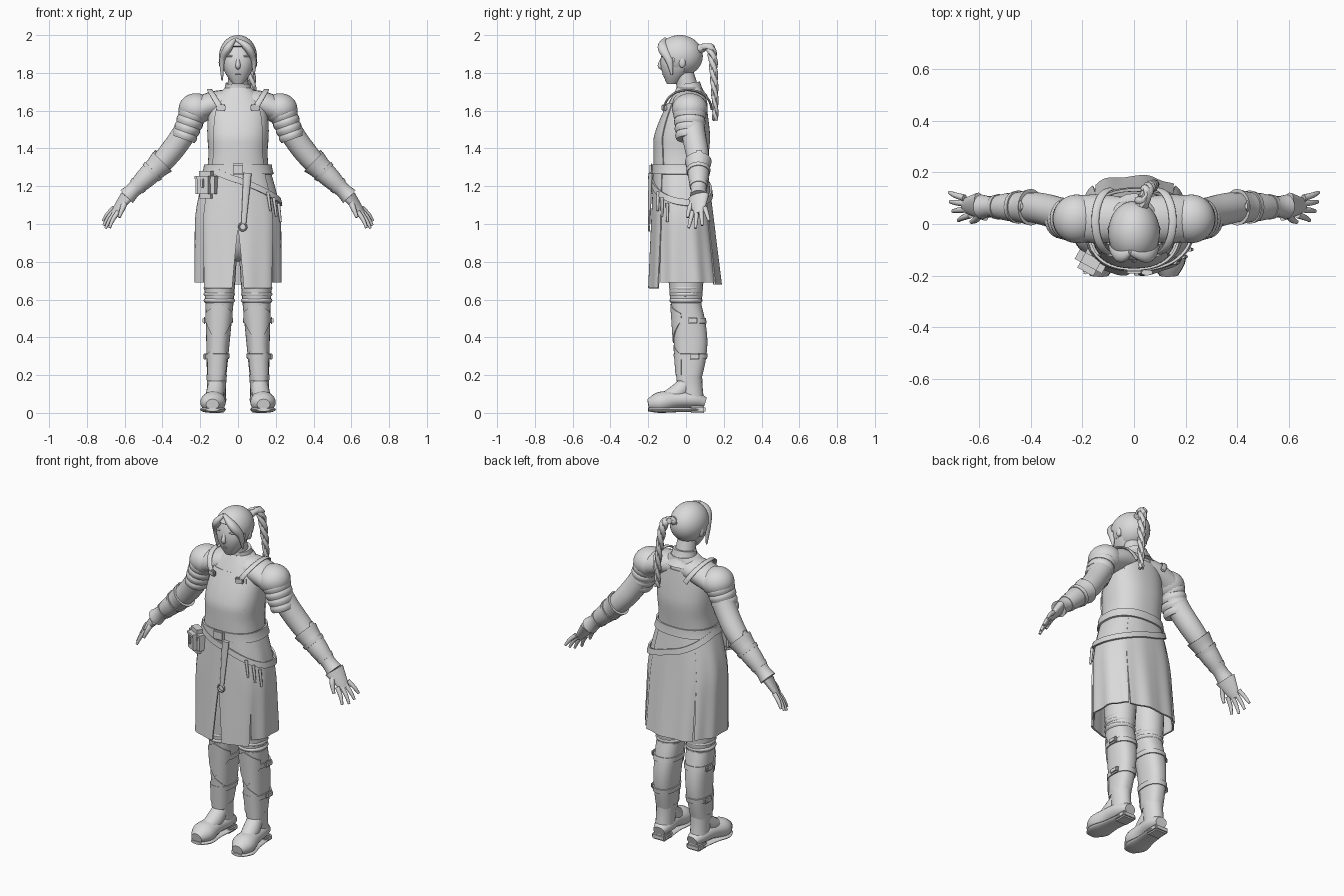
import bpy, bmesh
from math import sin, cos, pi, tau, copysign
from mathutils import Vector, Matrix

if "Cube" in bpy.data.objects:
    bpy.data.objects.remove(bpy.data.objects["Cube"], do_unlink=True)

grey = (.7, .7, .7, 1)
clay = bpy.data.materials.new("light_grey")
clay.use_nodes = True
clay.diffuse_color = grey
clay.node_tree.nodes["Principled BSDF"].inputs["Base Color"].default_value = grey
side_axis, depth_axis, up_axis = Matrix.Identity(3)
left_parts = []


def link(name, mesh):
    part = bpy.data.objects.new(name, mesh)
    bpy.context.collection.objects.link(part)
    return part


def finish(name, bm):
    bmesh.ops.recalc_face_normals(bm, faces=bm.faces)
    mesh = bpy.data.meshes.new(name)
    bm.to_mesh(mesh)
    bm.free()
    mesh.materials.append(clay)
    mesh.shade_smooth()
    mesh.set_sharp_from_angle(angle=pi / 4)
    part = link(name, mesh)
    if name.startswith("left_"):
        left_parts.append(part)


def mix(a, b, t):
    return a + (b - a) * t


def ramp(value, low, high):
    return min(1, max(0, (value - low) / (high - low)))


def along(seq, t):
    """Catmull-Rom value at t on a list of numbers or vectors."""
    last = len(seq) - 1
    i = min(int(t * last), last - 1)
    f = t * last - i
    a, b, c, d = seq[max(i - 1, 0)], seq[i], seq[i + 1], seq[min(i + 2, last)]
    return b + f * ((c - a) + f * ((2 * a - 5 * b + 4 * c - d) + f * (3 * b - a - 3 * c + d))) / 2


def skin(bm, rows, closed):
    for row, following in zip(rows, rows[1:]):
        count = len(row)
        for i in range(count if closed else count - 1):
            j = (i + 1) % count
            bm.faces.new((row[i], row[j], following[j], following[i]))


def tube(name, points, radii, flat=1, ref=depth_axis, sides=20, steps=16):
    """Tube through points; flat is the ratio of its depth to its width."""
    points = [Vector(p) for p in points]
    centres = [along(points, i / steps) for i in range(steps + 1)]
    bm, rows = bmesh.new(), []
    for i, centre in enumerate(centres):
        tangent = (centres[min(i + 1, steps)] - centres[max(i - 1, 0)]).normalized()
        across = ref.cross(tangent).normalized()
        deep = tangent.cross(across) * flat
        radius = along(radii, i / steps)
        angles = [tau * k / sides for k in range(sides)]
        rows.append([bm.verts.new(centre + radius * (across * cos(a) + deep * sin(a))) for a in angles])
    skin(bm, rows, True)
    bm.faces.new(rows[0])
    bm.faces.new(rows[-1])
    finish(name, bm)


def surf(profile, angle, z, offset=0):
    """Point on a profile, which gives centre x, half width, front y and back y at z."""
    centre, width, front, back = profile(z)
    square = lambda v: copysign(abs(v) ** .85, v)
    depth = (back - front) / 2 + offset
    return Vector((centre + (width + offset) * square(sin(angle)),
                   (front + back) / 2 - depth * square(cos(angle)), z))


def shell(name, profile, start, end, bottom, top, offset=.0, thick=.01, wave=.0, columns=40, rows=16):
    """Sheet wrapped on a profile; angle 0 is the front; limits may be functions."""
    get = lambda limit, arg: limit(arg) if callable(limit) else limit
    bm, grid = bmesh.new(), []
    for j in range(rows + 1):
        t, row = j / rows, []
        for i in range(columns + 1):
            angle = mix(get(start, t), get(end, t), i / columns)
            z = mix(get(bottom, angle), get(top, angle), t)
            pleat = wave * (1 - t) * sin(11 * angle)
            row.append(bm.verts.new(surf(profile, angle, z, offset + pleat)))
        grid.append(row)
    skin(bm, grid, False)
    bmesh.ops.remove_doubles(bm, verts=bm.verts, dist=.0001)
    if thick:
        bmesh.ops.recalc_face_normals(bm, faces=bm.faces)
        bmesh.ops.solidify(bm, geom=bm.faces[:], thickness=thick)
    else:
        bmesh.ops.holes_fill(bm, edges=bm.edges)
    finish(name, bm)


def ball(name, centre, size, hole=None):
    bm = bmesh.new()
    bmesh.ops.create_uvsphere(bm, u_segments=48, v_segments=32, radius=1)
    bmesh.ops.transform(bm, matrix=Matrix.LocRotScale(centre, None, size), verts=bm.verts)
    if hole:
        doomed = [face for face in bm.faces if hole(face.calc_center_median())]
        bmesh.ops.delete(bm, geom=doomed, context="FACES")
        bmesh.ops.solidify(bm, geom=bm.faces[:], thickness=.01)
    finish(name, bm)


def box(name, centre, size, turn=0, bevel=.008):
    bm = bmesh.new()
    bmesh.ops.create_cube(bm, size=1)
    bmesh.ops.scale(bm, vec=size, verts=bm.verts)
    bmesh.ops.bevel(bm, geom=bm.edges[:], offset=bevel, segments=2, affect="EDGES")
    bmesh.ops.transform(bm, matrix=Matrix.Translation(centre) @ Matrix.Rotation(turn, 4, "Z"), verts=bm.verts)
    finish(name, bm)


# Body profiles as rules of height
def torso(z):
    t = ramp(z, 1.45, 1.72) ** 1.3
    waist = .008 * cos(pi * ramp(z, 1.25, 1.5))
    return 0, mix(.163, .07, t ** 3) + abs(waist) - .008, mix(-.166, -.05, t), mix(.115, .08, t) - waist


def skirt(z):
    t = ramp(z, 1.3, .65)
    return 0, .166 + .065 * sin(pi / 2 * min(1, 2 * t)), mix(-.166, -.193, t), mix(.11, .186, t)


def head(z):
    t = ramp(z, 1.74, 1.97)
    return 0, .085 * sin(pi * mix(.1, .85, t)), -.1 - .035 * sin(pi * t), .11 * sin(.75 * pi * t) - .05


def greave(z):
    t = ramp(z, .17, .58)
    return mix(.114, .098, t), mix(.05, .074, t), mix(-.05, -.078, t), .08 + .033 * sin(pi * t)


# Torso and bib plates
shell("torso", torso, 0, tau, 1.2, 1.72, thick=0)
shell("front_bib", torso, lambda t: .2 * t - .95, lambda t: .95 - .2 * t, 1.27, 1.64, offset=.006)
shell("back_bib", torso, pi - .9, pi + .9, 1.27, 1.65, offset=.006)
ball("hips", (0, 0, 1), (.17, .12, .2))

# Skirt panels with slits opening toward the hem
slit = lambda t: max(0, 1 - 2 * t)
shell("left_front_skirt", skirt, lambda t: .09 * slit(t), lambda t: .85 - .06 * slit(t), .66, 1.29,
      offset=.006, wave=.003)
shell("left_side_skirt", skirt, lambda t: .82 + .04 * slit(t), lambda t: 2.5 - .04 * slit(t), .69, 1.28, wave=.005)
shell("back_skirt", skirt, 2.5, tau - 2.5, .68, 1.28, offset=.004, wave=.005)

# Belts, buckle, pouch and hanging gear
hip_line = lambda angle: 1.185 - .085 * sin(angle) + .03 * cos(angle)
shell("waist_belt", skirt, 0, tau, 1.265, 1.315, offset=.013, columns=64, rows=2)
shell("hip_belt", skirt, 0, tau, hip_line, lambda angle: hip_line(angle) + .035, offset=.015, columns=64, rows=2)
box("belt_buckle", (0, -.182, 1.29), (.07, .02, .06))
pouch = Vector((-.167, -.145, 1.205))
box("pouch", pouch, (.115, .085, .14), -.5, .025)
box("pouch_flap", pouch + up_axis * .042, (.12, .092, .065), -.5, .025)
box("pouch_clasp", pouch + Vector((-.022, -.042, .01)), (.02, .015, .05), -.5, .005)
tube("hanging_strap", [(.05, -.188, 1.27), (.03, -.195, 1)], (.022, .013), flat=.5)
tube("strap_ring", [(.025 + .02 * cos(a), -.195, .985 + .02 * sin(a)) for a in (k * pi / 6 for k in range(13))],
     (.005, .005), sides=8)
for i in range(3):
    angle, z = .75 + .2 * i, 1.17 - .03 * i
    tube(f"belt_tassel_{i}", [surf(skirt, angle, z - drop, .014) for drop in (0, .1)], (.009, .006), sides=8)

# Neck, collar and head
tube("neck", [(0, .03, 1.64), (0, -.02, 1.83)], (.06, .05))
tube("collar", [(0, .025, 1.66), (0, .012, 1.745)], (.1, .075, .066), flat=.95)
shell("head", head, 0, tau, 1.74, 1.97, thick=0)
tube("nose", [(0, -.122, 1.885), (0, -.137, 1.84), (0, -.125, 1.825)], (.007, .013, .01), sides=12)
for i, lip in enumerate(("lower_lip", "upper_lip")):
    ball(lip, (0, -.117, 1.793 + .01 * i), (.02, .009, .006))
ball("left_eye", (.033, -.115, 1.87), (.015, .01, .009))
ball("left_brow", (.035, -.117, 1.888), (.026, .012, .006))
ball("left_ear", (.09, -.02, 1.855), (.012, .018, .028))

# Hair cap open at the face, with a parted fringe
ball("hair", (0, -.033, 1.89), (.1, .122, .11),
     lambda c: (c.y < -.07 and c.z < 1.945 - 8 * c.x * c.x) or (c.z < 1.83 and c.y < -.01))
for name, sign, tip in (("fringe_left", 1, 1.79), ("fringe_right", -1, 1.76)):
    tube(name, [(-.015, -.11, 1.98), (sign * .05, -.122, 1.935), (sign * .082, -.09, 1.87), (sign * .084, -.075, tip)],
         (.008, .022, .016, .004), flat=1.3)

# Braid of three twisted strands
braid = [Vector(p) for p in ((.02, .06, 1.92), (.05, .13, 1.93), (.075, .15, 1.75), (.08, .155, 1.55))]
for k in range(3):
    strand = []
    for i in range(41):
        t = i / 40
        turn = 20 * t + k * tau / 3
        strand.append(along(braid, t) + mix(.014, .008, t) * Vector((cos(turn), sin(turn), 0)))
    tube(f"braid_strand_{k}", strand, (.018, .009), ref=side_axis, sides=8, steps=80)

# Shoulder straps
arc = [pi * k / 8 for k in range(9)]
tube("left_strap", [(.09 + .06 * sin(a), .01 - .125 * cos(a), 1.61 + .1 * sin(a)) for a in arc], (.006, .006),
     flat=2.5, ref=side_axis)
box("left_strap_buckle", (.09, -.115, 1.615), (.05, .02, .035), .3, .006)

# Pauldron and lames
shoulder, elbow, wrist = Vector((.22, .02, 1.6)), Vector((.4, .065, 1.33)), Vector((.59, .067, 1.145))
tube("left_shoulder", [(.03, .02, 1.655), (.13, .02, 1.635), shoulder], (.06, .067, .065), flat=1.4)
ball("left_pauldron", shoulder + Vector((.002, 0, .01)), (.092, .094, .082))
fall = Vector((.013, 0, -.036))
for i in range(4):
    top, wide = shoulder + side_axis * .014 + fall * i, .076 - .003 * i
    tube(f"left_lame_{i}", [top, top + fall * 1.2], (wide - .008, wide, wide - .005), flat=1.15)

# Arm and bracer
tube("left_arm", [shoulder, mix(shoulder, elbow, .5) - side_axis * .015, elbow, wrist], (.066, .063, .058, .03))
tube("left_bracer", [elbow, wrist], (.071, .06, .053, .041, .047))
tube("left_elbow_guard", [(.435, .07, 1.39), (.46, .068, 1.33), (.53, .067, 1.245)], (.005, .014, .004), flat=2.5)
for i, t in enumerate((.25, .65)):
    tube(f"left_bracer_strap_{i}", [mix(elbow, wrist, t), mix(elbow, wrist, t + .08)],
         (.065 - .015 * i, .061 - .015 * i))

# Hand with spread fingers
knuckles = Vector((.66, .068, 1.055))
tilt = Vector((.35, 1, .3))
tube("left_palm", [wrist, knuckles], (.028, .024, .018, .012), flat=2.1, ref=tilt.normalized())
for i, reach in enumerate((.9, 1.05, 1, .85)):
    spread = tilt * (i - 1.5)
    base = knuckles + spread * .022 + Vector((-.015, 0, .02))
    tip = base + reach * Vector((.06, 0, -.088)) + spread * .014
    tube(f"left_finger_{i}", [base, mix(base, tip, .5) + side_axis * .006, tip], (.013, .011, .007), sides=10)
tube("left_thumb", [(.595, .045, 1.125), (.61, .02, 1.085), (.63, .008, 1.035)], (.017, .014, .008), sides=10)

# Leg, knee wraps and greave
tube("left_thigh", [(.097, 0, .52), (.098, 0, .7), (.09, -.01, 1.05)], (.066, .078, .088, .085), flat=1.1)
for i in range(3):
    fold = Vector((.099, 0, .575 + .033 * i))
    tube(f"left_knee_fold_{i}", [fold, fold + up_axis * .04], (.066, .083, .066), flat=1.06)
shell("left_greave", greave, 0, tau, .17, .58, thick=0)
shell("left_knee_plate", greave, -1.2, 1.2, lambda a: .37 + .1 * abs(a), lambda a: .575 - .04 * abs(a), offset=.006)
shell("left_shin_plate", greave, -1, 1, .2, lambda a: .36 - .05 * abs(a), offset=.004)
for i, z in enumerate((.475, .285)):
    shell(f"left_leg_strap_{i}", greave, 0, tau, z, z + .028, offset=.006, rows=2)
    box(f"left_leg_buckle_{i}", surf(greave, pi / 2, z + .014, .008) + depth_axis * .02, (.022, .06, .036))

# Boot with instep, sole, heel and laces
tube("left_boot_shaft", [(.115, .035, .06), (.113, .02, .2)], (.05, .05, .054), flat=1.22)
tube("left_instep", [(.113, .015, .17), (.12, -.04, .11), (.128, -.1, .07)], (.04, .048, .045))
foot = [Vector(p) for p in ((.11, .1, .055), (.115, .04, .07), (.125, -.05, .07), (.133, -.14, .055), (.135, -.2, .045))]
tube("left_boot", foot, (.035, .054, .057, .067, .034), flat=.83, ref=up_axis)
tube("left_sole", [Vector((p.x, p.y, .017)) for p in foot], (.035, .05, .054, .068, .036), flat=.25, ref=up_axis)
box("left_heel", (.114, .06, .018), (.088, .085, .036))
for i in range(3):
    lace = Vector((.12, -.045 - .022 * i, .157 - .022 * i))
    tube(f"left_lace_{i}", [lace + Vector((.035 * k, .01 * k * k, -.022 * k * k)) for k in (-1, 0, 1)],
         (.006, .006), sides=8)

# Mirror every left part to the right
for part in left_parts:
    name = part.name.replace("left_", "right_")
    mesh = part.data.copy()
    mesh.name = name
    mesh.transform(Matrix.Diagonal((-1, 1, 1, 1)))
    mesh.flip_normals()
    link(name, mesh)
